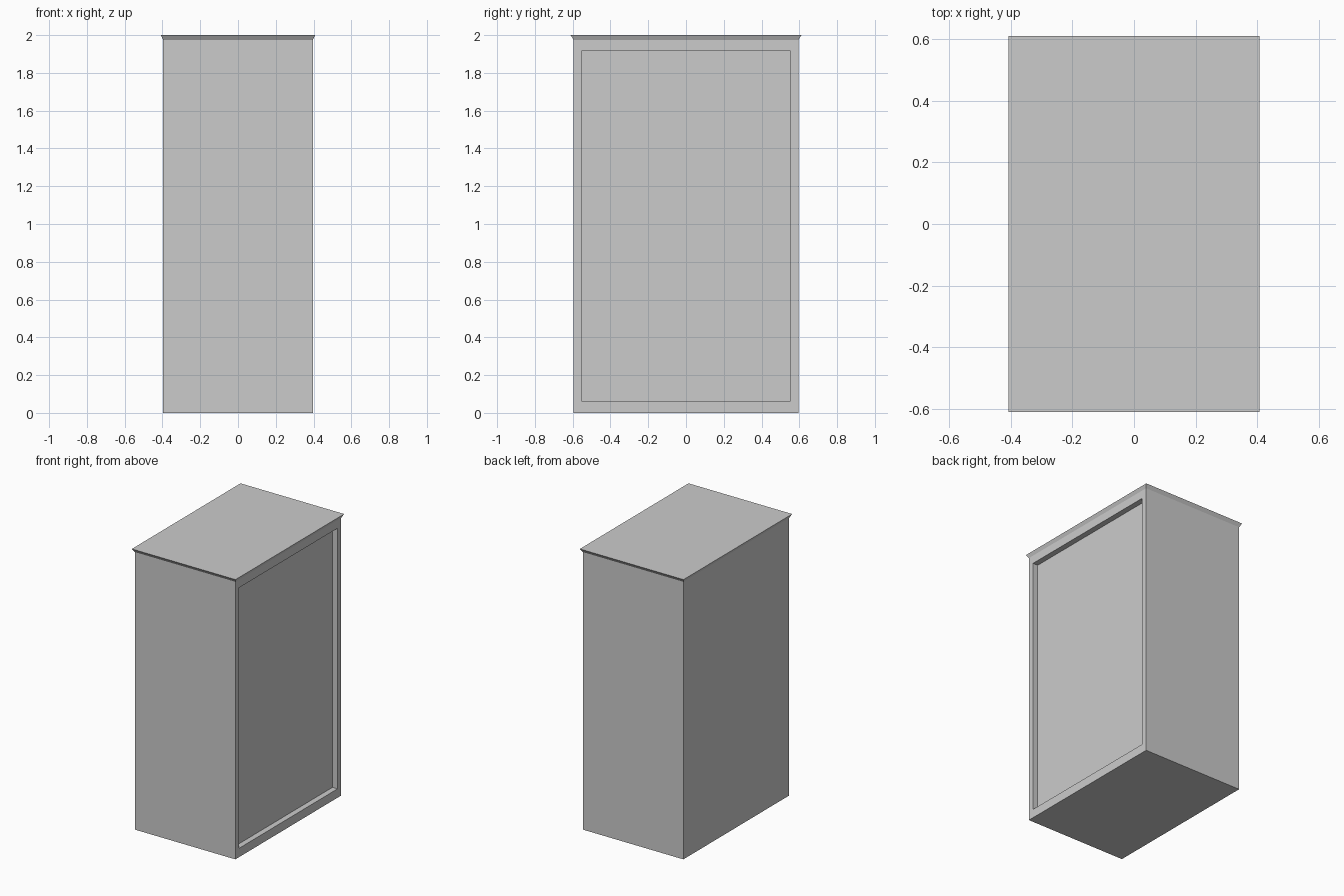
import bpy, bmesh

if "Cube" in bpy.data.objects:
    bpy.data.objects.remove(bpy.data.objects["Cube"])

HX, HY = 0.396, 0.595        # body half sizes
Z_BODY, Z_TOP = 1.975, 2.0


def finish(name, bm):
    bmesh.ops.recalc_face_normals(bm, faces=bm.faces)
    mesh = bpy.data.meshes.new(name)
    bm.to_mesh(mesh)
    bm.free()
    obj = bpy.data.objects.new(name, mesh)
    bpy.context.collection.objects.link(obj)
    return obj


def box(bm, lo, hi):
    verts = bmesh.ops.create_cube(bm, size=1)["verts"]
    for v in verts:
        v.co = [hi[i] if v.co[i] > 0 else lo[i] for i in range(3)]
    return verts


# Cabinet body with a recessed panel on the right side
bm = bmesh.new()
box(bm, (-HX, -HY, 0), (HX, HY, Z_BODY))
side = max(bm.faces, key=lambda f: f.calc_center_median().x)
bmesh.ops.inset_region(bm, faces=[side], thickness=0.04)
for v in side.verts:
    v.co.y = 0.554 if v.co.y > 0 else -0.554
    v.co.z = 1.917 if v.co.z > 1 else 0.063
panel = bmesh.ops.extrude_discrete_faces(bm, faces=[side])["faces"][0]
for v in panel.verts:
    v.co.x -= 0.04
# Open the top where the lid sits flush
lid = max(bm.faces, key=lambda f: f.calc_center_median().z)
bmesh.ops.delete(bm, geom=[lid], context='FACES_ONLY')
finish("cabinet_body", bm)

# Lid flaring outward to the top
bm = bmesh.new()
for v in box(bm, (-HX, -HY, Z_BODY), (HX, HY, Z_TOP)):
    if v.co.z > Z_BODY + 0.01:
        v.co.x *= 0.408 / HX
        v.co.y *= 0.611 / HY
bottom = min(bm.faces, key=lambda f: f.calc_center_median().z)
bmesh.ops.delete(bm, geom=[bottom], context='FACES_ONLY')
finish("flared_lid", bm)
